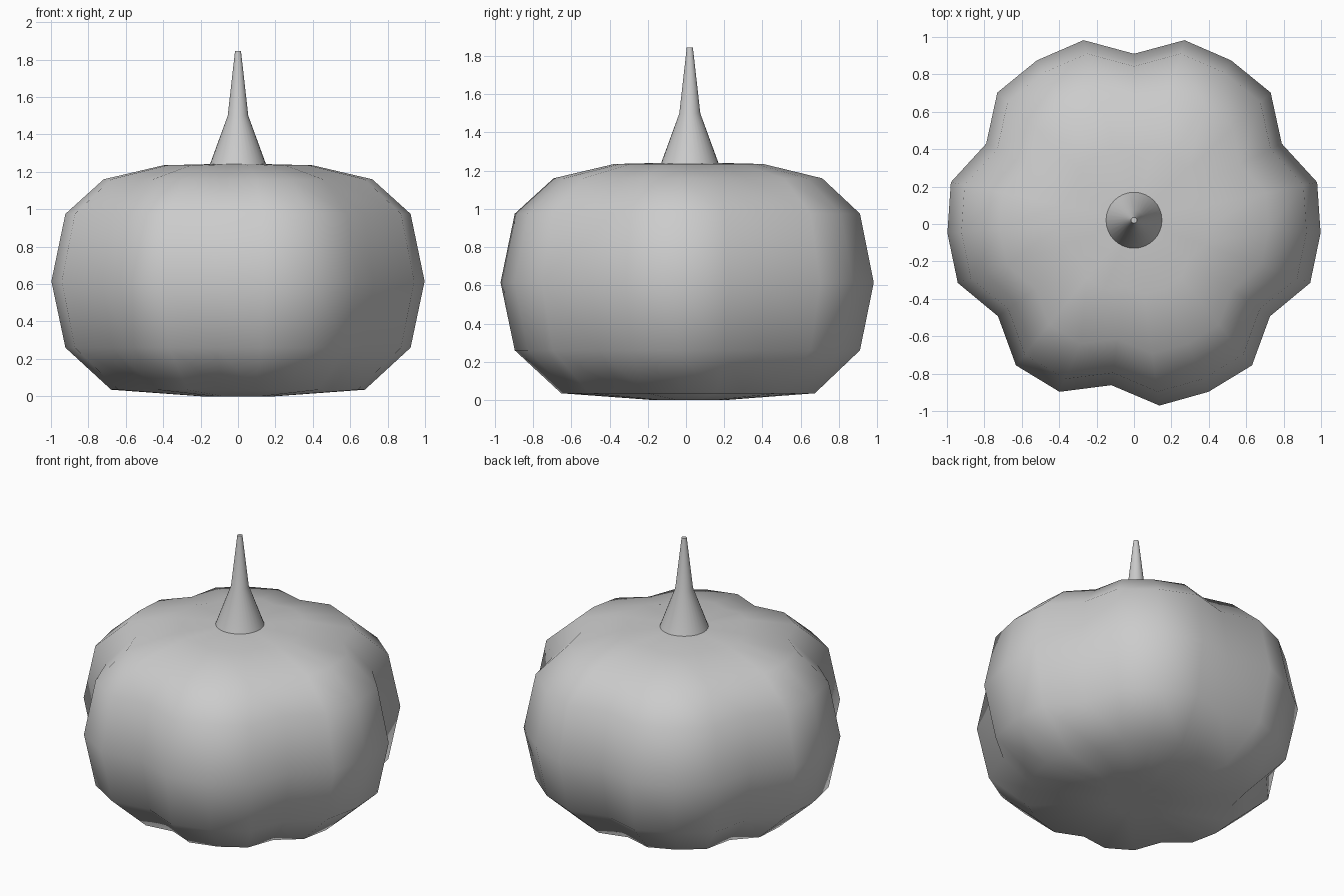
import bpy, bmesh, math

cube = bpy.data.objects.get("Cube")
if cube:
    bpy.data.objects.remove(cube, do_unlink=True)

SEGMENTS = 23
GROOVES = {0, 4, 8, 12, 15, 19}
CENTRE_Y = 0.02

grey = bpy.data.materials.new("plain_grey")
grey.use_nodes = True
grey.diffuse_color = (0.6, 0.6, 0.6, 1)
grey.node_tree.nodes["Principled BSDF"].inputs["Base Color"].default_value = (0.6, 0.6, 0.6, 1)


def lathe(name, profile, segments, ribs=lambda k: 1.0):
    """Turn a (radius, height) profile about z; ribs scales each meridian. Zero radius makes a pole."""
    bm = bmesh.new()
    rings = []
    for r, z in profile:
        if r == 0:
            rings.append([bm.verts.new((0, CENTRE_Y, z))] * segments)
            continue
        ring = []
        for k in range(segments):
            a = math.tau * k / segments
            s = r * ribs(k)
            ring.append(bm.verts.new((s * math.sin(a), CENTRE_Y + s * math.cos(a), z)))
        rings.append(ring)
    for low, high in zip(rings, rings[1:]):
        for k in range(segments):
            n = (k + 1) % segments
            corners = dict.fromkeys((low[k], low[n], high[n], high[k]))
            bm.faces.new(list(corners))
    bmesh.ops.recalc_face_normals(bm, faces=bm.faces)
    for face in bm.faces:
        face.smooth = True
    mesh = bpy.data.meshes.new(name)
    bm.to_mesh(mesh)
    bm.free()
    mesh.materials.append(grey)
    obj = bpy.data.objects.new(name, mesh)
    bpy.context.collection.objects.link(obj)
    return obj


# Ribbed, flattened body
lathe("pumpkin_body",
      [(0, 0.01), (0.2, 0), (0.68, 0.035), (0.925, 0.26), (1, 0.615),
       (0.925, 0.975), (0.72, 1.16), (0.4, 1.235), (0, 1.245)],
      SEGMENTS, lambda k: 0.89 if k in GROOVES else 1.0)

# Tapered stalk with a flared foot
stem = lathe("stem",
             [(0, 1.24), (0.15, 1.24), (0.055, 1.5), (0.016, 1.845), (0, 1.845)], 32)
bpy.context.view_layer.objects.active = stem
stem.select_set(True)
bpy.ops.object.shade_smooth_by_angle(angle=math.radians(40))
